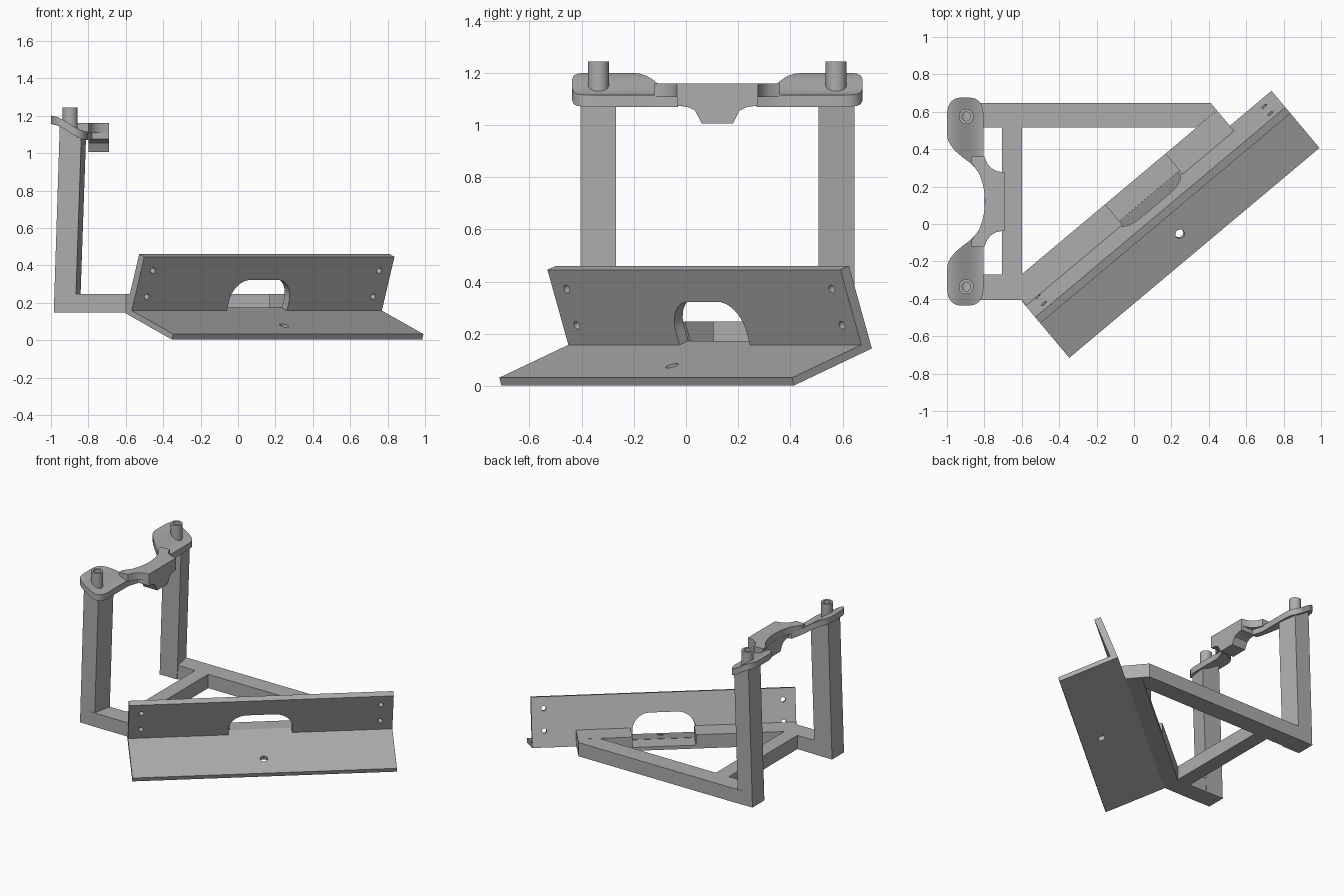
import bpy, bmesh, math
from mathutils import Matrix, Vector

if "Cube" in bpy.data.objects:
    bpy.data.objects.remove(bpy.data.objects["Cube"], do_unlink=True)

grey = bpy.data.materials.new("plain grey")
grey.use_nodes = True
grey.diffuse_color = (0.42, 0.42, 0.42, 1)
grey.node_tree.nodes["Principled BSDF"].inputs["Base Color"].default_value = (0.42, 0.42, 0.42, 1)

MID = 0.12                                   # y of the mirror plane of the stand
X, Y, Z = Vector((1, 0, 0)), Vector((0, 1, 0)), Vector((0, 0, 1))
yaw, tilt = math.radians(40), math.radians(20)
U = Vector((math.cos(yaw), math.sin(yaw), 0))    # along the bracket
N = Vector((-math.sin(yaw), math.cos(yaw), 0))   # towards its back
A = N * math.cos(tilt) + Z * math.sin(tilt)      # up the floor plate
B = Z * math.cos(tilt) - N * math.sin(tilt)      # up the wall plate
CORNER = U * 0.148 + N * 0.02 + Z * 0.158


def frame(a, b, c, origin=Vector()):
    m = Matrix((a, b, c)).transposed().to_4x4()
    m.translation = origin
    return m


def finish(name, bm, smooth=False):
    bmesh.ops.recalc_face_normals(bm, faces=bm.faces)
    mesh = bpy.data.meshes.new(name)
    bm.to_mesh(mesh)
    bm.free()
    mesh.materials.append(grey)
    ob = bpy.data.objects.new(name, mesh)
    bpy.context.collection.objects.link(ob)
    if smooth:
        activate(ob)
        bpy.ops.object.shade_smooth_by_angle(angle=math.radians(35))
    return ob


def activate(ob):
    bpy.ops.object.select_all(action='DESELECT')
    ob.select_set(True)
    bpy.context.view_layer.objects.active = ob


def prism(name, pts, lo, hi, m=Matrix(), smooth=False):
    """Extrude a flat outline from lo to hi along the third axis of m."""
    bm = bmesh.new()
    rings = [[bm.verts.new(m @ Vector((p[0], p[1], h))) for p in pts] for h in (lo, hi)]
    bm.faces.new(rings[0])
    bm.faces.new(rings[1])
    for i in range(len(pts)):
        j = (i + 1) % len(pts)
        bm.faces.new((rings[0][i], rings[0][j], rings[1][j], rings[1][i]))
    return finish(name, bm, smooth)


def box2(x0, x1, y0, y1):
    return [(x0, y0), (x1, y0), (x1, y1), (x0, y1)]


def arc(cx, cy, r, start, end, n=10):
    return [(cx + r * math.cos(math.radians(start + (end - start) * i / n)),
             cy + r * math.sin(math.radians(start + (end - start) * i / n))) for i in range(n + 1)]


def circle(cx, cy, r):
    return arc(cx, cy, r, 0, 360, 28)[:-1]


def drill(ob, x, y, r, lo, hi, m=Matrix()):
    cutter = prism("hole_cutter", circle(x, y, r), lo, hi, m)
    cutter.hide_render = True
    mod = ob.modifiers.new("hole", 'BOOLEAN')
    mod.operation, mod.object, mod.solver = 'DIFFERENCE', cutter, 'EXACT'
    activate(ob)
    bpy.ops.object.modifier_apply(modifier="hole")
    bpy.data.objects.remove(cutter, do_unlink=True)


# Angled bracket: floor plate and wall plate with an arched opening
HALF, OPEN, THICK = 0.873, 0.21, 0.045
m_floor = frame(U, A, B, CORNER)
floor = prism("floor_plate", box2(-HALF, HALF, -0.368, THICK), -0.031, 0, m_floor)
drill(floor, 0.006, -0.233, 0.025, -0.1, 0.1, m_floor)

m_wall = frame(U, B, -A, CORNER)
outline = [(-HALF, 0), (-OPEN, 0)]
outline += arc(-OPEN + 0.12, 0.055, 0.12, 180, 90)
outline += arc(OPEN - 0.12, 0.055, 0.12, 90, 0)
outline += [(OPEN, 0), (HALF, 0), (HALF, 0.306), (-HALF, 0.306)]
wall = prism("wall_plate", outline, -THICK, 0, m_wall)
for u in (-0.79, 0.79):
    for h in (0.08, 0.228):
        drill(wall, u, h, 0.016, -0.1, 0.1, m_wall)

# Base frame: beam behind the bracket, notched at the opening, and three bars
LOW, TOP = 0.147, 0.247
m_beam = frame(N, Z, U)
full = [(0.072, LOW), (0.18, LOW), (0.18, TOP), (0.037, TOP)]
notched = [(0.072, LOW), (0.18, LOW), (0.18, 0.172), (0.062, 0.172)]
prism("beam_front_part", full, -0.72, -0.05, m_beam)
prism("beam_notch_floor", notched, -0.05, 0.37, m_beam)
prism("beam_back_part", full, 0.37, 0.73, m_beam)
prism("back_bar", [(-0.91, 0.515), (0.33, 0.515), (0.443, 0.607), (0.41, 0.647), (-0.91, 0.647)], LOW, TOP)
prism("front_stub", box2(-0.91, -0.6, -0.407, -0.27), LOW, TOP)
prism("side_bar", box2(-0.705, -0.6, -0.27, 0.515), LOW, TOP)


# Curved head pads
def pad_height(x):
    t = min(max((x + 1) / 0.195, 0), 1)
    return 1.2 - 0.085 * t * t * (3 - 2 * t)


# distance from mirror plane, outer x, inner x
PAD = [(0.556, -0.93, -0.875), (0.55, -0.957, -0.848), (0.535, -0.978, -0.827),
       (0.51, -0.993, -0.812), (0.47, -1, -0.805), (0.36, -1, -0.805),
       (0.33, -0.995, -0.805), (0.30, -0.98, -0.805), (0.27, -0.955, -0.805),
       (0.24, -0.92, -0.805), (0.21, -0.88, -0.8), (0.18, -0.85, -0.79), (0.15, -0.828, -0.78)]
COLS = 12

for side, label in ((-1, "front"), (1, "back")):
    bm = bmesh.new()
    rows = []
    for v, x0, x1 in PAD:
        xs = [x0 + (x1 - x0) * i / COLS for i in range(COLS + 1)]
        rows.append([[bm.verts.new((x, MID + side * v, pad_height(x) - d)) for x in xs]
                     for d in (0, 0.045)])
    for (t0, b0), (t1, b1) in zip(rows, rows[1:]):
        for i in range(COLS):
            bm.faces.new((t0[i], t0[i + 1], t1[i + 1], t1[i]))
            bm.faces.new((b0[i], b0[i + 1], b1[i + 1], b1[i]))
        for i in (0, COLS):
            bm.faces.new((t0[i], t1[i], b1[i], b0[i]))
    for t, b in (rows[0], rows[-1]):
        for i in range(COLS):
            bm.faces.new((t[i], t[i + 1], b[i + 1], b[i]))
    finish(label + "_pad", bm, True)

    # Leaning post, its top trimmed to the pad
    y_out, y_in = MID + side * 0.525, MID + side * 0.388
    lean = frame(X, Y, Vector((0.034, 0, 1)), Vector((-0.034 * LOW, 0, 0)))
    post = prism(label + "_post", [(-0.985, y_out), (-0.87, y_out), (-0.845, y_in), (-0.985, y_in)],
                 LOW, 1.1, lean)
    for vert in post.data.vertices:
        if vert.co.z > 1:
            vert.co.z = pad_height(vert.co.x) - 0.03

    # Hollow peg
    peg = prism(label + "_peg", circle(-0.897, MID + side * 0.455, 0.04), 1.12, 1.243, smooth=True)
    drill(peg, -0.897, MID + side * 0.455, 0.024, 1.16, 1.3)

# Bridge between the pads, with a hanging tab
half = [(-0.797, 0), (-0.8, 0.05), (-0.81, 0.1), (-0.828, 0.15), (-0.85, 0.18), (-0.87, 0.21),
        (-0.87, 0.24), (-0.8, 0.24), (-0.785, 0.205), (-0.765, 0.18), (-0.735, 0.163), (-0.69, 0.155)]
plan = [(x, MID + v) for x, v in half] + [(x, MID - v) for x, v in reversed(half[1:])]
prism("bridge", plan, 1.108, 1.16, smooth=True)

edge = [(0.155, 1.108), (0.155, 1.075), (0.11, 1.068), (0.085, 1.055), (0.072, 1.03), (0.06, 1.006)]
tab = [(MID + v, z) for v, z in edge] + [(MID - v, z) for v, z in reversed(edge)]
prism("hanging_tab", tab, -0.8, -0.69, frame(Y, Z, X), smooth=True)
